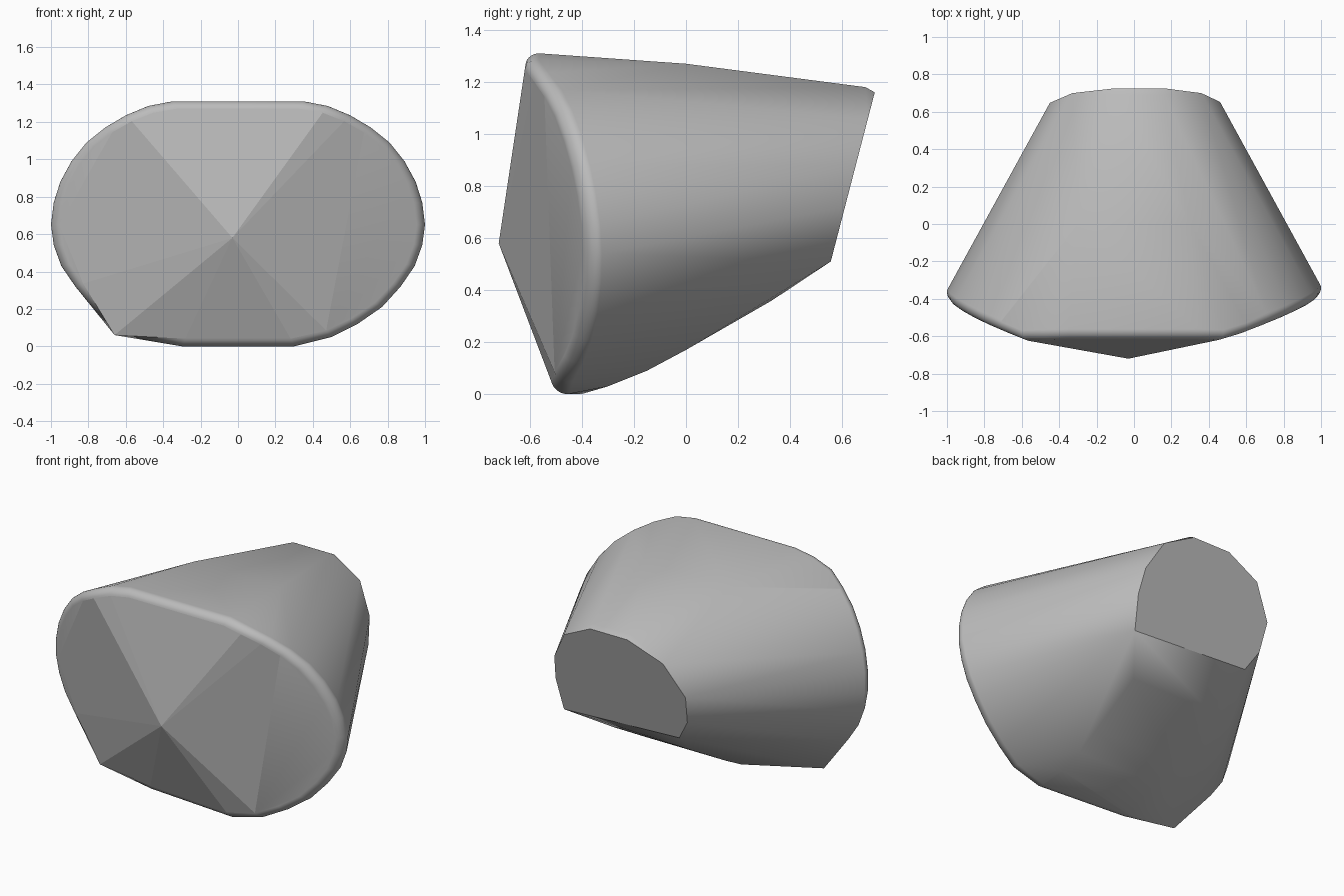
import bpy, bmesh
from math import sin, cos, radians
from mathutils import Vector

if "Cube" in bpy.data.objects:
    bpy.data.objects.remove(bpy.data.objects["Cube"], do_unlink=True)

# One plain grey for the whole solid
grey = bpy.data.materials.new("plain grey")
grey.use_nodes = True
colour = (0.5, 0.5, 0.5, 1)
grey.diffuse_color = colour
grey.node_tree.nodes["Principled BSDF"].inputs["Base Color"].default_value = colour

APEX = Vector((-0.03, -0.72, 0.58))
ROUND = 0.045


def front_y(x, z):
    """Front surface: four shallow planes meeting at the apex."""
    u, v = x - APEX.x, z - APEX.z
    return APEX.y + max(0.15 * v, 0.33 * u - 0.10 * v, -0.33 * u - 0.13 * v,
                        -0.37 * v + 0.08 * max(0, 0.35 - x))


# Rim outline, right half mirrored to the left, with a sharp low corner
upper = [(0.35, 1.31), (0.48, 1.285), (0.6, 1.235), (0.71, 1.17), (0.81, 1.09),
         (0.89, 0.99), (0.95, 0.88), (0.985, 0.77), (1.0, 0.65)]
lower = [(0.985, 0.54), (0.945, 0.43), (0.87, 0.32), (0.77, 0.21),
         (0.64, 0.12), (0.5, 0.05), (0.3, 0.0)]
outline = upper + lower + [(-x, z) for x, z in upper + lower[:3]] + [(-0.3, 0.0)]

points = [APEX, Vector((-0.66, -0.43, 0.06))]

# Rounded rim, swept from the front planes round to the sides
centre = Vector((0, 0.65))
for x, z in outline:
    p = Vector((x, z))
    inward = (centre - p).normalized()
    for step in range(9):
        a = radians(step * 13.5)
        q = p + inward * ROUND * (1 - sin(a))
        points.append(Vector((q.x, front_y(q.x, q.y) + ROUND * (1 - cos(a)), q.y)))

# Tilted back cap
cap = [(0.16, 1.16), (0.36, 1.06), (0.46, 0.88), (0.48, 0.72), (0.46, 0.51),
       (-0.35, 0.55), (-0.43, 0.68), (-0.45, 0.86), (-0.33, 1.06), (-0.1, 1.16)]
points += [Vector((x, 0.424 + 0.26 * z, z)) for x, z in cap]
points += [Vector((x, 0.69, 1.18)) for x in (-0.1, 0.16)]

# Slight crown on top and curved belly underneath
for side in (-1, 1):
    points.append(Vector((side * 0.3, 0, 1.27)))
    for y, z in [(-0.3, 0.03), (-0.15, 0.09), (0, 0.17), (0.33, 0.36), (0.53, 0.52)]:
        points.append(Vector((side * 0.28, y, z)))

# Wrap everything in one convex skin
bm = bmesh.new()
for p in points:
    bm.verts.new(p)
hull = bmesh.ops.convex_hull(bm, input=bm.verts)
spare = {g for g in hull["geom_interior"] + hull["geom_unused"]
         if isinstance(g, bmesh.types.BMVert)}
bmesh.ops.delete(bm, geom=list(spare), context="VERTS")
bmesh.ops.recalc_face_normals(bm, faces=bm.faces)

# Flat front facets, smooth rim and body, crisp cap edge
for f in bm.faces:
    f.smooth = not any((v.co - APEX).length < 0.001 for v in f.verts)
for e in bm.edges:
    e.smooth = e.calc_face_angle(0) < radians(32)

mesh = bpy.data.meshes.new("faceted_body")
bm.to_mesh(mesh)
bm.free()
mesh.materials.append(grey)
body = bpy.data.objects.new("faceted_body", mesh)
bpy.context.collection.objects.link(body)
